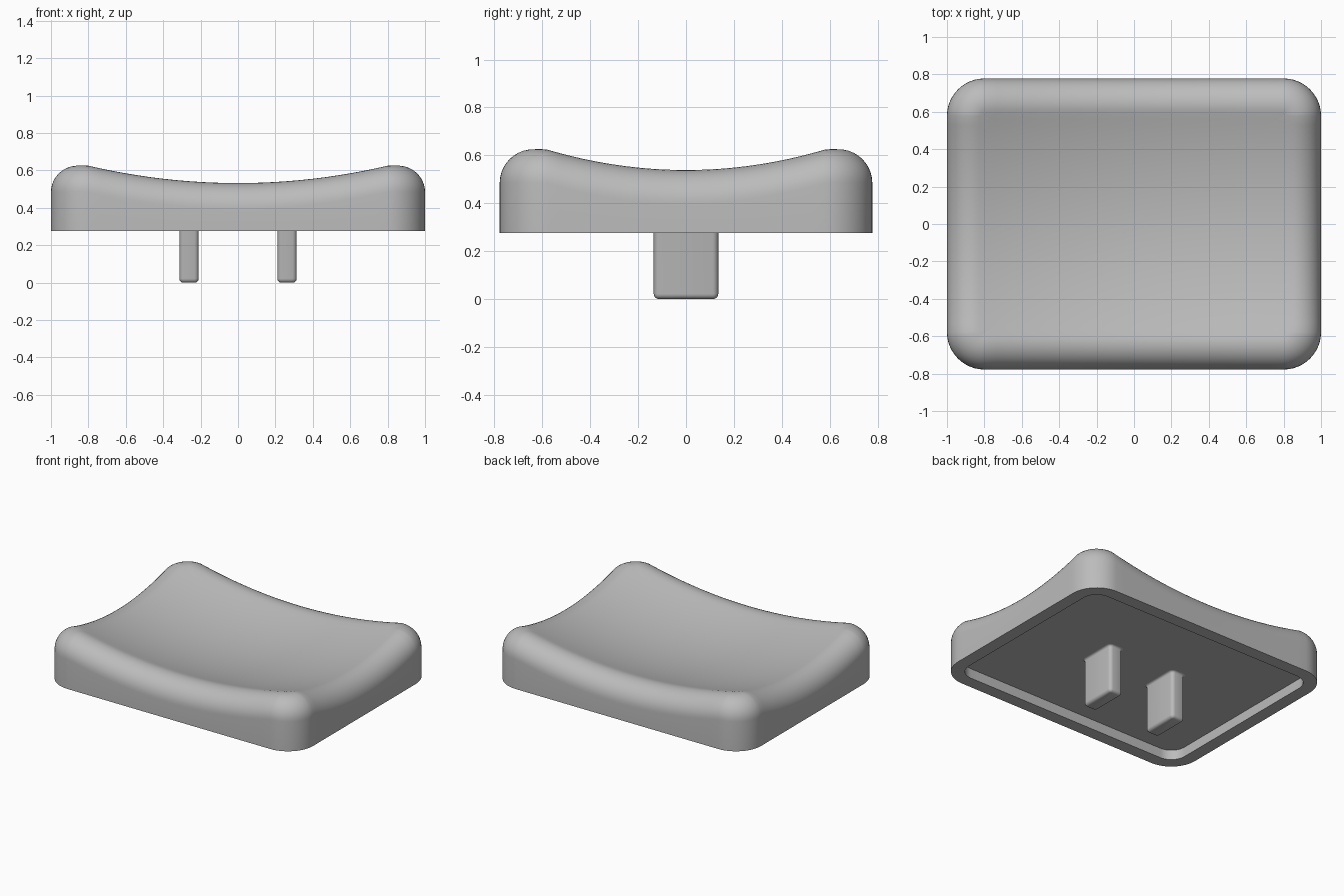
import bpy
import bmesh
from math import atan, cos, sin, pi, radians, sqrt
from mathutils import Vector

if "Cube" in bpy.data.objects:
    bpy.data.objects.remove(bpy.data.objects["Cube"])

grey = bpy.data.materials.new("light_grey_plastic")
grey.use_nodes = True
colour = (0.5, 0.5, 0.5, 1)
grey.diffuse_color = colour
grey.node_tree.nodes["Principled BSDF"].inputs["Base Color"].default_value = colour


def outline(hx, hy, radius, arc, side):
    """Rounded rectangle as (core point, outward normal) pairs."""
    cx, cy = hx - radius, hy - radius
    corners = [Vector(c) for c in ((cx, cy), (-cx, cy), (-cx, -cy), (cx, -cy))]
    pts = []
    for k, corner in enumerate(corners):
        for i in range(arc + 1):
            a = pi / 2 * (k + i / arc)
            pts.append((corner, Vector((cos(a), sin(a)))))
        # subdivide the straight side up to the next corner
        for i in range(1, side):
            pts.append((corner.lerp(corners[(k + 1) % 4], i / side), pts[-1][1]))
    return pts


def loft(name, rings, tip=None):
    """Skin a stack of rings; cap the start, and the end unless a tip is given."""
    bm = bmesh.new()
    rows = [[bm.verts.new(p) for p in ring] for ring in rings]
    n = len(rows[0])
    for low, high in zip(rows, rows[1:]):
        for i in range(n):
            j = (i + 1) % n
            bm.faces.new((low[i], low[j], high[j], high[i]))
    bm.faces.new(rows[0][::-1])
    if tip:
        top = bm.verts.new(tip)
        for i in range(n):
            bm.faces.new((rows[-1][i], rows[-1][(i + 1) % n], top))
    else:
        bm.faces.new(rows[-1])
    bmesh.ops.recalc_face_normals(bm, faces=bm.faces)
    mesh = bpy.data.meshes.new(name)
    bm.to_mesh(mesh)
    bm.free()
    mesh.materials.append(grey)
    obj = bpy.data.objects.new(name, mesh)
    bpy.context.collection.objects.link(obj)
    bpy.ops.object.select_all(action="DESELECT")
    obj.select_set(True)
    bpy.context.view_layer.objects.active = obj
    bpy.ops.object.shade_smooth_by_angle(angle=radians(35))
    return obj


# Cap: dished top, rounded rim, straight walls and a shallow recess below
R, FILLET, WALL = 0.2, 0.14, 0.09
BASE, CEILING = 0.275, 0.345
CURVE_X, CURVE_Y, DISH_LOW = 0.145, 0.254, 0.436
shape = outline(1.0, 0.778, R, 12, 24)


def dish(p):
    return DISH_LOW + CURVE_X * p.x ** 2 + CURVE_Y * p.y ** 2


def flat_ring(inset, z):
    return [(*(c + n * (R - inset)), z) for c, n in shape]


def rim_point(core, normal, t):
    """Point on the rim rounding, from the wall (t=0) to the dish (t=1)."""
    p = core + normal * (R - FILLET)
    slope = 2 * (CURVE_X * p.x * normal.x + CURVE_Y * p.y * normal.y)
    centre_z = dish(p) - FILLET * sqrt(1 + slope ** 2)
    phi = t * (pi / 2 + atan(slope))
    q = p + normal * FILLET * cos(phi)
    return Vector((q.x, q.y, centre_z + FILLET * sin(phi)))


rings = [flat_ring(WALL, CEILING), flat_ring(WALL, BASE), flat_ring(0, BASE)]
rings += [[rim_point(c, n, i / 12) for c, n in shape] for i in range(13)]
edge = rings[-1]
for i in range(1, 20):
    inner = [p.xy * (1 - i / 20) for p in edge]
    rings.append([(p.x, p.y, dish(p)) for p in inner])
loft("cap", rings, (0, 0, DISH_LOW))

# Two mounting prongs with rounded lower edges and a small flare at the root
B = 0.022
profile = [(B * (1 - sin(a)), B * (1 - cos(a))) for a in (pi / 8 * i for i in range(5))]
profile += [(-0.015 * (1 - cos(a)), CEILING - 0.015 * (1 - sin(a)))
            for a in (pi / 8 * i for i in range(5))]
prong = outline(0.052, 0.135, 0.024, 4, 1)
for name, x in (("left_prong", 0.262), ("right_prong", -0.262)):
    loft(name, [[(x + c.x + n.x * (0.024 - d), c.y + n.y * (0.024 - d), z)
                 for c, n in prong] for d, z in profile])
